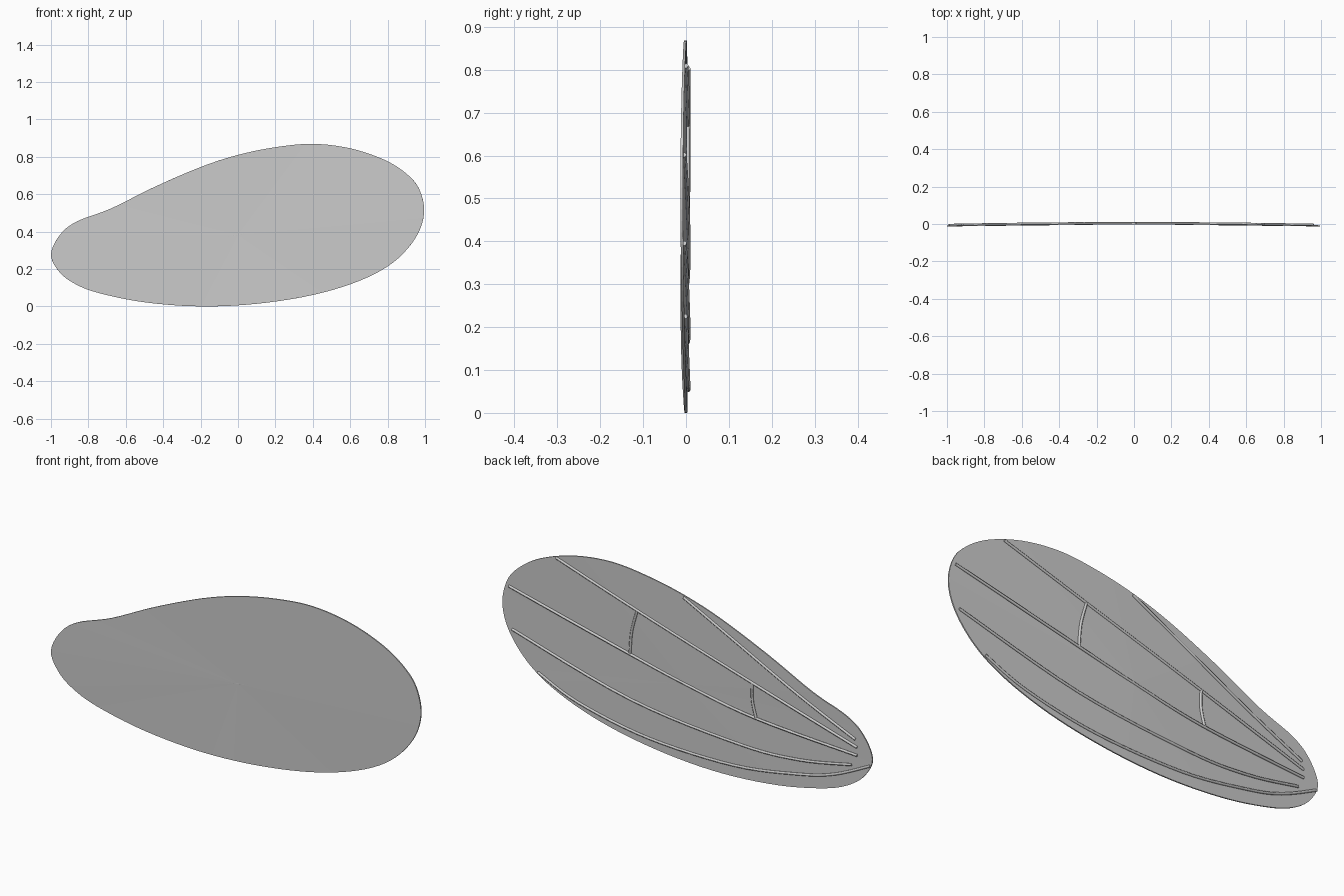
import bpy
import bmesh
from mathutils import Vector

default_cube = bpy.data.objects.get("Cube")
if default_cube:
    bpy.data.objects.remove(default_cube, do_unlink=True)


def make_material(name, grey):
    material = bpy.data.materials.new(name)
    colour = (grey, grey, grey, 1)
    material.diffuse_color = colour
    material.use_nodes = True
    material.node_tree.nodes["Principled BSDF"].inputs["Base Color"].default_value = colour
    return material


def bow(x):
    """The wing bends forward towards both tips."""
    return -0.01 * x * x


def smooth_path(points, steps, cyclic=False):
    """Sample a smooth curve through the points (x, z)."""
    pts = [Vector(p) for p in points]
    count = len(pts)

    def point(i):
        return pts[i % count] if cyclic else pts[max(0, min(i, count - 1))]

    path = []
    for i in range(count if cyclic else count - 1):
        a, b, c, d = (point(i + k) for k in (-1, 0, 1, 2))
        for s in range(steps):
            t = s / steps
            path.append(b + (c - a) * t / 2 + (a - b * 2.5 + c * 2 - d / 2) * t * t
                        + ((b - c) * 1.5 + (d - a) / 2) * t ** 3)
    if not cyclic:
        path.append(pts[-1])
    return path


wing_grey = make_material("wing light grey", 0.6)

# Membrane: a fan of faces around the centre, given a small thickness
outline = [(-1, .28), (-.96, .19), (-.88, .125), (-.75, .073), (-.5, .022), (-.2, 0),
           (.1, .014), (.4, .061), (.65, .137), (.83, .235), (.95, .367), (.995, .5),
           (.97, .625), (.9, .71), (.78, .785), (.6, .845), (.4, .869), (.2, .851),
           (0, .81), (-.2, .745), (-.45, .637), (-.68, .523), (-.86, .455), (-.95, .385)]
bm = bmesh.new()
hub = bm.verts.new((0, 0.0015, 0.383))
rim = [bm.verts.new((p.x, bow(p.x), p.y)) for p in smooth_path(outline, 5, cyclic=True)]
for first, second in zip(rim, rim[1:] + rim[:1]):
    bm.faces.new((hub, first, second))
mesh = bpy.data.meshes.new("wing_membrane")
bm.to_mesh(mesh)
bm.free()
mesh.materials.append(wing_grey)
membrane = bpy.data.objects.new("wing_membrane", mesh)
bpy.context.collection.objects.link(membrane)
solid = membrane.modifiers.new("thickness", "SOLIDIFY")
solid.thickness = 0.006
solid.offset = 0


def add_vein(name, points):
    """A thin round tube lying on the back of the membrane."""
    curve = bpy.data.curves.new(name, "CURVE")
    curve.dimensions = "3D"
    curve.bevel_depth = 0.0064
    curve.bevel_resolution = 1
    curve.use_fill_caps = True
    path = smooth_path(points, 6)
    spline = curve.splines.new("POLY")
    spline.points.add(len(path) - 1)
    for target, p in zip(spline.points, path):
        target.co = (p.x, bow(p.x) + 0.0042, p.y, 1)
    spline.use_smooth = True
    curve.materials.append(wing_grey)
    bpy.context.collection.objects.link(bpy.data.objects.new(name, curve))


# Long veins fan out from the root; two short veins cross between them
veins = {
    "leading_vein": [(-.91, .354), (-.61, .49), (-.26, .667), (.01, .803)],
    "upper_vein": [(-.92, .317), (-.36, .485), (.26, .672), (.7, .81)],
    "middle_vein": [(-.92, .278), (-.37, .318), (0, .383), (.3, .449), (.96, .602)],
    "lower_vein": [(-.89, .225), (-.61, .176), (-.29, .168), (.3, .23), (.94, .396)],
    "trailing_vein": [(-.99, .245), (-.8, .156), (-.61, .106), (-.26, .057),
                      (.2, .067), (.58, .137), (.8, .225)],
    "outer_cross_vein": [(.26, .672), (.29, .562), (.3, .449)],
    "inner_cross_vein": [(-.36, .485), (-.36, .4), (-.38, .317)],
}
for vein_name, vein_points in veins.items():
    add_vein(vein_name, vein_points)
